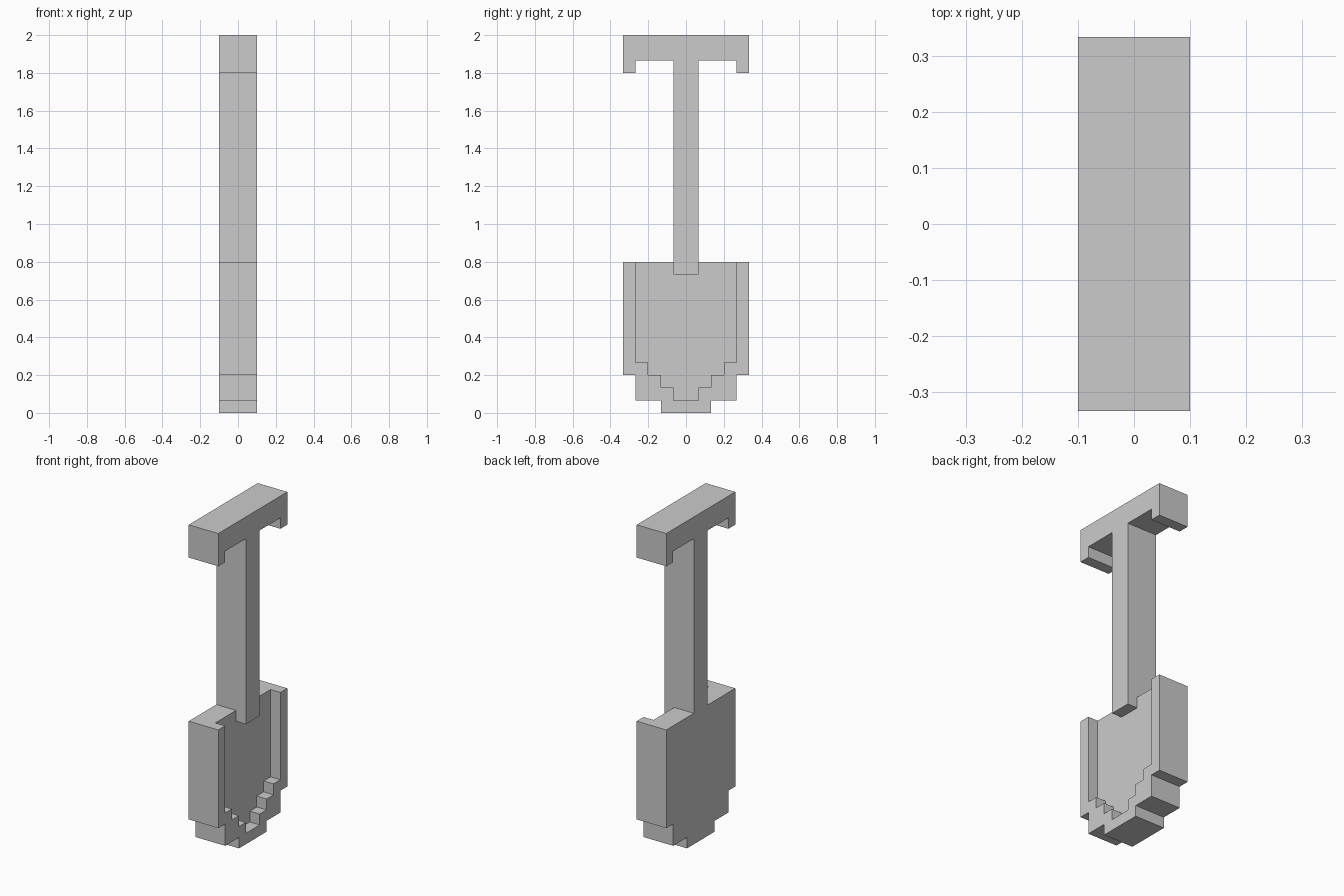
import bpy
import bmesh

UNIT = 2 / 30  # the design sits on a square grid, 30 cells tall

if "Cube" in bpy.data.objects:
    bpy.data.objects.remove(bpy.data.objects["Cube"], do_unlink=True)

grey = bpy.data.materials.new("plain grey")
grey.use_nodes = True
colour = (0.6, 0.6, 0.6, 1)
grey.diffuse_color = colour
grey.node_tree.nodes["Principled BSDF"].inputs["Base Color"].default_value = colour


def slab(name, half, x0, x1):
    """Mirror a half outline of (y, z) cells and extrude it along x."""
    outline = half + [(-y, z) for y, z in reversed(half)]
    bm = bmesh.new()
    face = bm.faces.new([bm.verts.new((x0 * UNIT, y * UNIT, z * UNIT)) for y, z in outline])
    result = bmesh.ops.extrude_face_region(bm, geom=[face])
    moved = [v for v in result["geom"] if isinstance(v, bmesh.types.BMVert)]
    bmesh.ops.translate(bm, verts=moved, vec=((x1 - x0) * UNIT, 0, 0))
    bmesh.ops.recalc_face_normals(bm, faces=bm.faces)
    mesh = bpy.data.meshes.new(name)
    bm.to_mesh(mesh)
    bm.free()
    mesh.materials.append(grey)
    obj = bpy.data.objects.new(name, mesh)
    bpy.context.collection.objects.link(obj)
    return obj


# Shaft with T-shaped grip and drooping ends
slab("handle", [(1, 11), (1, 28), (4, 28), (4, 27), (5, 27), (5, 30)], -1.5, 1.5)

# Stepped blade, notched at the top to seat the handle
blade = slab("blade", [(2, 0), (2, 1), (4, 1), (4, 3), (5, 3), (5, 12), (1, 12), (1, 11)],
             -1.5, 1.5)

# Scooped hollow on the +x side, open at the top
hollow = slab("hollow_cutter", [(1, 1), (1, 2), (2, 2), (2, 3), (3, 3), (3, 4), (4, 4), (4, 13)],
              0.5, 3)
hollow.hide_render = True
hollow.hide_set(True)
cut = blade.modifiers.new("hollow", "BOOLEAN")
cut.operation = "DIFFERENCE"
cut.solver = "EXACT"
cut.object = hollow
